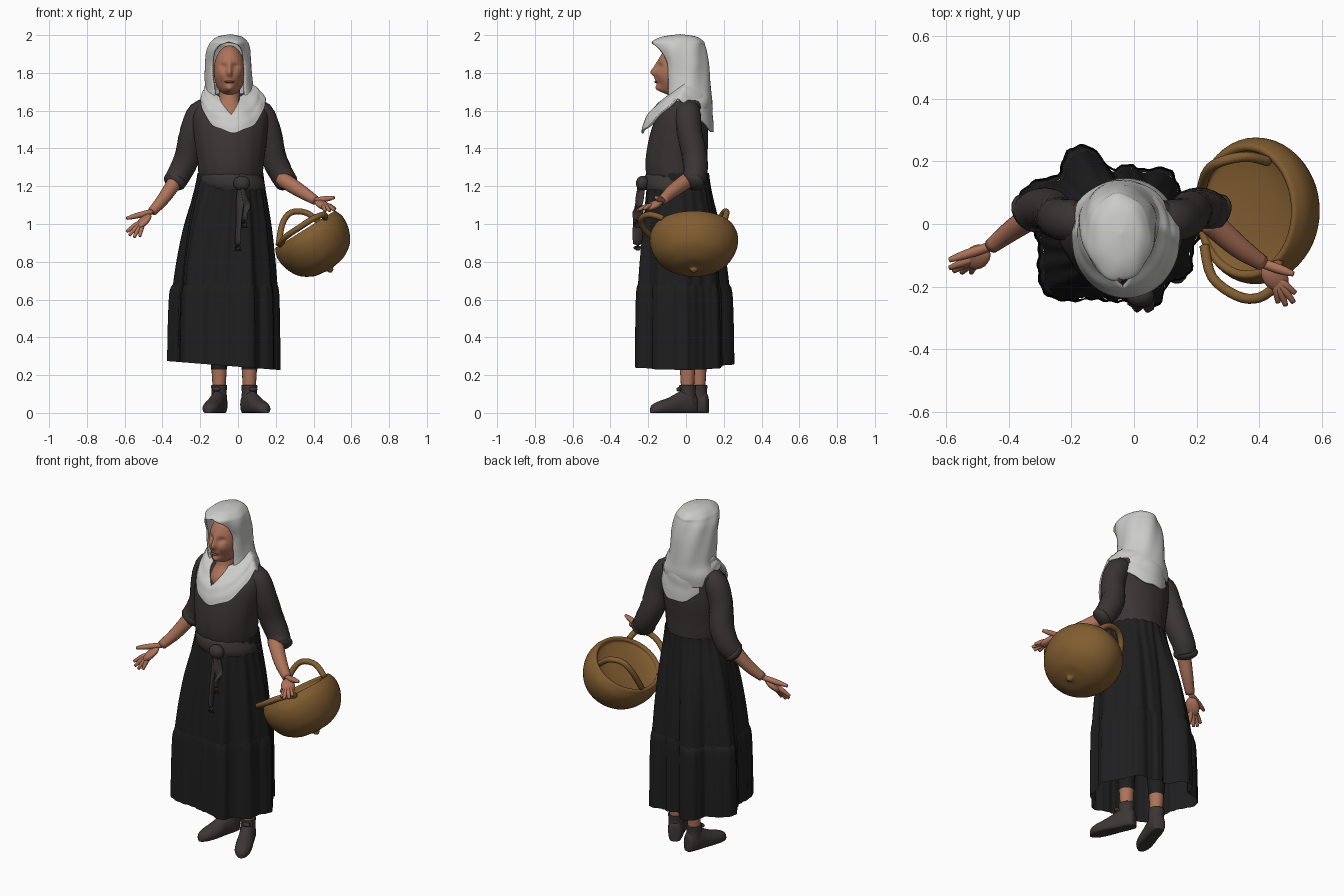
import bpy, bmesh
from math import sin, cos, pi, exp
from mathutils import Vector

if "Cube" in bpy.data.objects:
    bpy.data.objects.remove(bpy.data.objects["Cube"])


def material(name, r, g, b):
    mat = bpy.data.materials.new(name)
    mat.use_nodes = True
    mat.diffuse_color = (r, g, b, 1)
    shader = mat.node_tree.nodes["Principled BSDF"]
    shader.inputs["Base Color"].default_value = (r, g, b, 1)
    shader.inputs["Roughness"].default_value = 0.9
    return mat


white = material("scarf white", 0.6, 0.6, 0.58)
charcoal = material("blouse charcoal", 0.043, 0.034, 0.034)
black = material("skirt black", 0.013, 0.013, 0.014)
brown = material("shoe brown", 0.046, 0.037, 0.035)
skin = material("skin", 0.42, 0.17, 0.1)
lips = material("lip red brown", 0.27, 0.09, 0.06)
wicker = material("basket tan", 0.22, 0.11, 0.03)


def smooth_path(rows, t):
    """Smooth interpolation through rows of numbers, t from 0 to 1."""
    last = len(rows) - 1
    i = min(int(t * last), last - 1)
    f = t * last - i
    a, b, c, d = (rows[max(0, min(last, i + k))] for k in (-1, 0, 1, 2))
    return [q + f / 2 * (r - p + f * (2 * p - 5 * q + 4 * r - s + f * (3 * (q - r) + s - p)))
            for p, q, r, s in zip(a, b, c, d)]


def sheet(name, func, nu, nv, mat, thick=0.0):
    """Surface from func(u, v); coincident seams and poles are welded."""
    bm = bmesh.new()
    grid = [[bm.verts.new(func(i / nu, j / nv)) for i in range(nu + 1)] for j in range(nv + 1)]
    for j in range(nv):
        for i in range(nu):
            bm.faces.new((grid[j][i], grid[j][i + 1], grid[j + 1][i + 1], grid[j + 1][i]))
    bmesh.ops.remove_doubles(bm, verts=bm.verts, dist=0.0001)
    bmesh.ops.recalc_face_normals(bm, faces=bm.faces)
    for polygon in bm.faces:
        polygon.smooth = True
    mesh = bpy.data.meshes.new(name)
    bm.to_mesh(mesh)
    bm.free()
    mesh.materials.append(mat)
    obj = bpy.data.objects.new(name, mesh)
    bpy.context.collection.objects.link(obj)
    if thick:
        solid = obj.modifiers.new("thickness", "SOLIDIFY")
        solid.thickness = thick
        solid.offset = 0


def loft(name, rows, mat, wave=lambda a, v: 0):
    """Stack of ellipses, each row z, centre x, centre y, radius x, radius y."""
    def func(u, v):
        z, cx, cy, rx, ry = smooth_path(rows, v)
        a = 2 * pi * u
        k = 1 + wave(a, v)
        return cx + rx * k * cos(a), cy + ry * k * sin(a), z
    sheet(name, func, 48, 24, mat)


def tube(name, rows, mat, flat=1.0):
    """Round tube, each row x, y, z, radius; closed at both ends."""
    n = 4 * (len(rows) - 1)

    def func(u, v):
        t = min(max((v * (n + 2) - 1) / n, 0), 1)
        x, y, z, r = smooth_path(rows, t)
        ahead = Vector(smooth_path(rows, min(t + 0.02, 1))[:3])
        behind = Vector(smooth_path(rows, max(t - 0.02, 0))[:3])
        turn = (ahead - behind).to_track_quat("Z", "Y")
        if v in (0, 1):
            r = 0
        a = 2 * pi * u
        return Vector((x, y, z)) + turn @ Vector((r * cos(a), r * flat * sin(a), 0))
    sheet(name, func, 16, n + 2, mat)


def ball(name, centre, size, mat, along=(1, 0, 0)):
    turn = Vector(along).to_track_quat("X", "Z")

    def func(u, v):
        a, b = 2 * pi * u, pi * v
        p = Vector((size[0] * cos(a) * sin(b), size[1] * sin(a) * sin(b), size[2] * cos(b)))
        return Vector(centre) + turn @ p
    sheet(name, func, 20, 12, mat)


# Skirt: oval waist spreading to deep folds; hem radii are given every 15 degrees from +x
HEM = [(r,) for r in (.3, .27, .255, .265, .215, .21, .19, .27, .28, .24, .29, .31, .255, .24,
                      .27, .3, .275, .24, .24, .25, .295, .26, .295, .275, .3)]


def skirt_tier(name, rows, pleats):
    """Rows of height and spread from waist to hem."""
    def func(u, v):
        a = 2 * pi * u
        z, s = smooth_path(rows, v)
        waist = 0.172 - 0.012 * sin(a) ** 2
        r = waist + (smooth_path(HEM, u)[0] - waist) * s + 0.003 * sin(pleats * a)
        x = -0.04 - 0.035 * s + r * cos(a)
        y = -0.04 + 0.03 * s + r * sin(a)
        return x, y, z - 0.08 * (x + 0.07) * max(0, 0.68 - z) / 0.43
    sheet(name, func, 144, 24, black)


skirt_tier("skirt_upper", [(1.27, 0), (1.2, .1), (1, .47), (.82, .7), (.65, .85)], 23)
skirt_tier("skirt_lower", [(.68, .82), (.63, .93), (.45, .98), (.25, 1)], 37)

# Blouse body with soft creases
loft("blouse", [(1.2, -.04, -.045, .15, .145), (1.26, -.04, -.05, .168, .16),
                (1.35, -.04, -.05, .178, .163), (1.48, -.04, -.035, .195, .153),
                (1.58, -.04, -.02, .2, .13), (1.65, -.04, .01, .165, .1), (1.69, -.04, .01, .07, .06)],
     charcoal, lambda a, v: 0.014 * sin(13 * a + 5 * v) * (1 - v))

# Sash: band showing at the front only, knot and hanging ends
loft("sash_band", [(1.27, -.04, -.055, .155, .15), (1.25, -.04, -.06, .165, .16),
                   (1.21, -.03, -.06, .172, .165), (1.18, -.02, -.055, .165, .16)], charcoal)
ball("sash_knot", (.02, -.23, 1.215), (.045, .035, .04), charcoal)
for name, x, low in (("long", 0, .86), ("short", .035, .98)):
    tube("sash_end_" + name, [(.02, -.235, 1.21, .022), (x + .01, -.25, 1.1, .027),
                              (x, -.255, low + .06, .03), (x, -.255, low, .022)], charcoal, 0.4)

# Sleeves are mirrored about the body centre
SLEEVE = [(-.13, .01, 1.605, .055), (-.2, .01, 1.585, .068), (-.245, .02, 1.48, .066),
          (-.267, .045, 1.36, .068), (-.305, .05, 1.275, .064), (-.335, .035, 1.225, .06)]
for side, flip in (("right", False), ("left", True)):
    path = [(-.08 - x if flip else x, y, z, r) for x, y, z, r in SLEEVE]
    tube(side + "_sleeve", path, charcoal)
    x, y, z, r = path[-1]
    ball(side + "_cuff", (x, y, z), (.035, .068, .058), charcoal,
         (.5 if flip else -.5, -.4, -.7))

# Forearms and open hands
ARMS = {
    "right": ([(-.31, .035, 1.26, .042), (-.39, -.02, 1.14, .034), (-.455, -.07, 1.065, .025)],
              (-.5, -.105, 1.015), (-.59, -.115, 1.03),
              [(-.588, -.14, .96), (-.575, -.15, .94), (-.55, -.155, .93), (-.52, -.155, .935)]),
    "left": ([(.23, .02, 1.24, .042), (.33, -.07, 1.175, .036), (.41, -.125, 1.125, .025)],
             (.45, -.17, 1.1), (.51, -.16, 1.14),
             [(.515, -.22, 1.08), (.51, -.25, 1.075), (.485, -.26, 1.07), (.46, -.25, 1.07)]),
}
for side, (arm, palm, thumb, tips) in ARMS.items():
    tube(side + "_forearm", arm, skin)
    wrist, middle = Vector(arm[-1][:3]), Vector(palm)
    ball(side + "_palm", palm, (.056, .038, .02), skin, middle - wrist)
    for i, tip in enumerate(tips):
        knuckle = middle.lerp(Vector(tip), 0.5) + Vector((0, 0, 0.006))
        tube(f"{side}_finger_{i + 1}", [(*middle, .013), (*knuckle, .013), (*tip, .008)], skin)
    bend = wrist.lerp(Vector(thumb), 0.6)
    tube(side + "_thumb", [(*wrist, .015), (*bend, .015), (*thumb, .008)], skin)


# Head: egg shape with sculpted nose, brows, cheeks and chin
def face(u, v):
    a, b = 2 * pi * u, pi * v
    x, y, z = 0.083 * cos(a) * sin(b), 0.105 * sin(a) * sin(b), 0.135 * cos(b)
    if y < 0:
        def bump(px, pz, wx, wz):
            return exp(-((abs(x) - px) / wx) ** 2 - ((z - pz) / wz) ** 2)
        y -= 0.03 * bump(0, -.01, .014, .025) + 0.012 * bump(0, .025, .012, .03)
        y -= 0.01 * bump(.04, -.02, .022, .025) + 0.035 * bump(0, -.095, .03, .025)
        y -= 0.012 * bump(0, -.05, .03, .015)
        y += 0.014 * bump(.033, .025, .018, .014)
    return x - 0.045, y - 0.05, z + 1.81


sheet("head", face, 80, 56, skin)
ball("lips", (-.045, -.159, 1.752), (.026, .009, .006), lips)
loft("neck", [(1.74, -.045, -.03, .055, .06), (1.66, -.045, -.035, .058, .07),
              (1.6, -.04, -.05, .08, .1), (1.52, -.04, -.05, .09, .1)], skin)

# Headscarf: hood with face opening, each row ends with the opening angle
HOOD = [(2, -.04, -.03, 0, 0, 0), (1.988, -.045, -.035, .06, .085, 0),
        (1.965, -.047, -.043, .09, .13, 0), (1.945, -.048, -.04, .102, .134, .5),
        (1.91, -.05, -.028, .112, .132, .72), (1.85, -.05, -.008, .117, .124, .77),
        (1.78, -.05, 0, .12, .124, .75), (1.7, -.045, .008, .127, .122, .65),
        (1.64, -.04, .012, .15, .122, .55), (1.58, -.04, .01, .15, .115, .5)]


def hood(u, v):
    z, cx, cy, rx, ry, gap = smooth_path(HOOD, v)
    gap = max(gap, 0)
    a = -pi / 2 + gap + u * 2 * (pi - gap)
    k = 1 + 0.025 * sin(7 * a + 9 * v) * sin(pi * v)
    return cx + rx * k * cos(a), cy + ry * k * sin(a), z


sheet("scarf_hood", hood, 64, 60, white, 0.01)


# Headscarf: draped cowl, low and full in front, pointed behind, high on the shoulders
def cowl(u, v):
    gap = max(0, 0.5 * (1 - 2.2 * v))
    a = -pi / 2 + gap + u * 2 * (pi - gap)
    front = max(0, -sin(a))
    grow = v ** 0.7 + 0.05 * sin(16 * v + 2 * cos(a)) * (1 - v) + 0.3 * front * sin(pi * v)
    top = 1.745 - 0.085 * front
    edge = 1.665 - 0.18 * abs(sin(a)) + 0.005 * sin(9 * a)
    x = -0.045 + 0.02 * v + (0.108 + 0.06 * grow) * cos(a)
    y = -0.045 * v + (0.108 + 0.078 * grow) * sin(a)
    return x, y, top + (edge - top) * v


sheet("scarf_cowl", cowl, 72, 36, white, 0.012)

# Legs and ankle shoes: rows of distance, half width and height
SHOE = [(-.052, 0, .06), (-.045, .032, .1), (0, .042, .13), (.05, .042, .11),
        (.11, .046, .08), (.17, .042, .06), (.205, .024, .042), (.216, 0, .02)]
for side, x, y, way in (("right", -.1, .068, (-.28, -.96)), ("left", .06, .008, (.42, -.91))):
    def shoe(u, v):
        s, w, h = smooth_path(SHOE, v)
        a = 2 * pi * u
        w *= cos(a)
        return (x + way[0] * s - way[1] * w, y + way[1] * s + way[0] * w,
                h * max(0, 0.6 * sin(a) + 0.4))
    sheet(side + "_shoe", shoe, 28, 28, brown)
    loft(side + "_shoe_collar", [(.04, x, y, .043, .046), (.11, x, y, .04, .043),
                                 (.145, x, y, .042, .045), (.14, x, y, .03, .03)], brown)
    tube(side + "_leg", [(x, y, .06, .034), (x, y, .16, .036), (x, y, .45, .055)], skin)
    loft(side + "_legging", [(.23, x, y, .042, .042), (.5, x, y, .06, .06)], black)
    ball(side + "_lace_knot", (x + way[0] * .05, y + way[1] * .05, .125), (.022, .014, .012), brown)

# Basket: tilted oval bowl with a bottom nub, then two looped handles
BOWL = [(0, -.268), (.07, -.26), (.12, -.248), (.45, -.235), (.78, -.19), (.96, -.12),
        (1, -.055), (.93, -.008), (.87, 0), (.82, -.008), (.79, -.025), (.5, -.04), (0, -.045)]


def bowl(u, v):
    r, d = smooth_path(BOWL, v)
    a = 2 * pi * u
    across = 0.205 * r * cos(a)
    return (0.355 + 0.85 * across - 0.53 * d, 0.042 + 0.234 * r * sin(a),
            0.972 + 0.53 * across + 0.85 * d)


sheet("basket_bowl", bowl, 48, 60, wicker)
HANDLES = {
    "front": [(.225, -.07, .89), (.25, -.17, .93), (.33, -.23, .985), (.4, -.235, 1.03),
              (.455, -.19, 1.05), (.46, -.12, 1.03)],
    "back": [(.215, .11, .89), (.235, .17, 1), (.28, .2, 1.06), (.36, .215, 1.06), (.43, .2, 1.01)],
}
for name, points in HANDLES.items():
    tube("basket_handle_" + name, [(*p, .016) for p in points], wicker)
